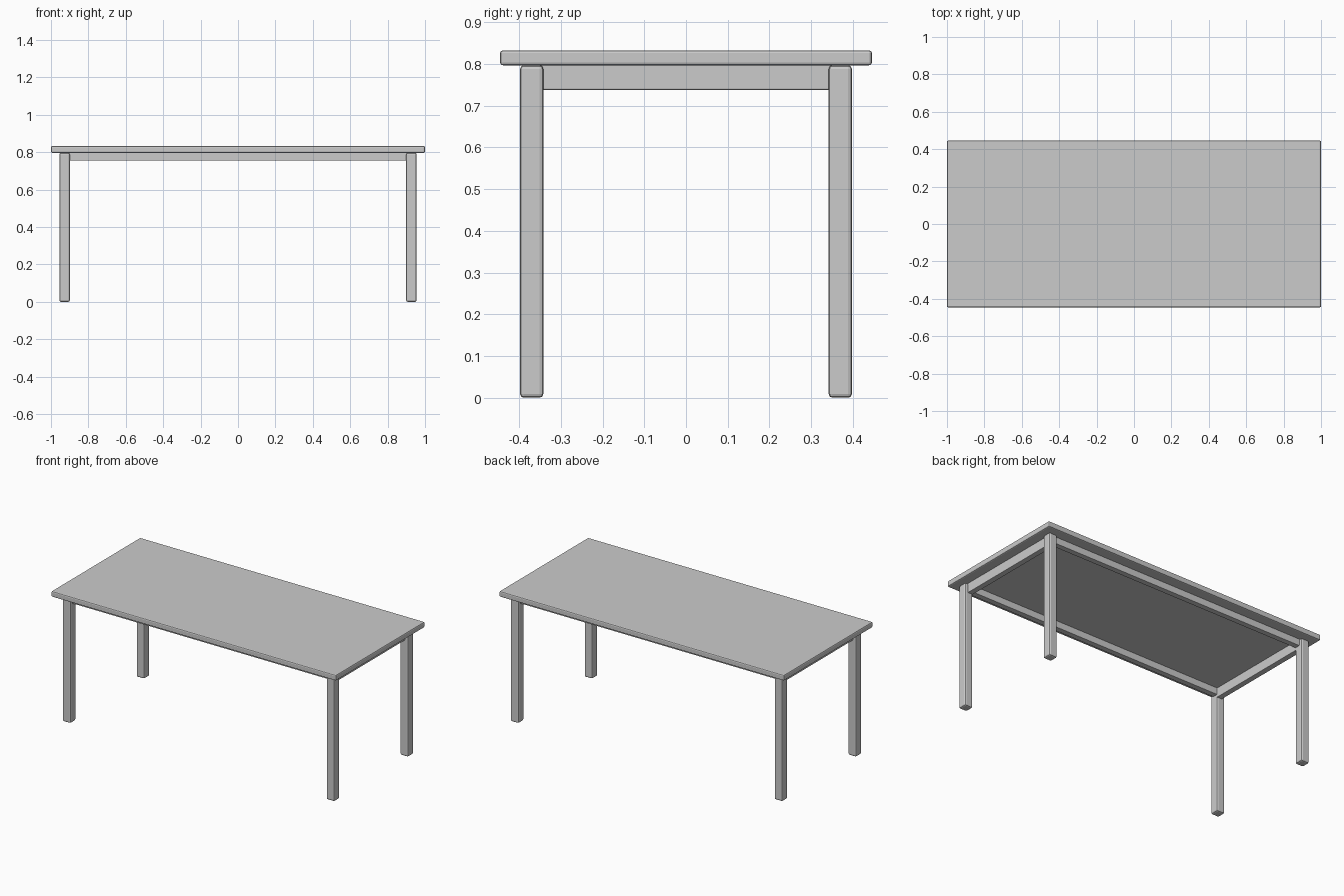
import bpy

default = bpy.data.objects.get("Cube")
if default:
    bpy.data.objects.remove(default, do_unlink=True)

# Single plain grey finish
grey = bpy.data.materials.new("light_grey")
grey.use_nodes = True
colour = (0.6, 0.6, 0.6, 1)
grey.diffuse_color = colour
grey.node_tree.nodes["Principled BSDF"].inputs["Base Color"].default_value = colour


def board(name, low, high, bevel):
    """Box spanning two corners, with softened edges."""
    centre = [(a + b) / 2 for a, b in zip(low, high)]
    bpy.ops.mesh.primitive_cube_add(size=1, location=centre)
    ob = bpy.context.object
    ob.name = name
    ob.scale = [b - a for a, b in zip(low, high)]
    bpy.ops.object.transform_apply(location=False, rotation=False, scale=True)
    ob.data.materials.append(grey)
    mod = ob.modifiers.new("soft_edges", "BEVEL")
    mod.width = bevel
    mod.segments = 2
    return ob


TOP_Z = 0.797          # underside of the tabletop
LEG_X, LEG_Y = 0.927, 0.37
HALF_LEG = 0.028

# Tabletop
board("tabletop", (-1, -0.446, TOP_Z), (1, 0.446, 0.833), 0.007)

# Legs
for side, sx in (("left", 1), ("right", -1)):
    for end, sy in (("front", -1), ("back", 1)):
        x, y = sx * LEG_X, sy * LEG_Y
        board(f"{end}_{side}_leg", (x - HALF_LEG, y - HALF_LEG, 0),
              (x + HALF_LEG, y + HALF_LEG, TOP_Z), 0.009)

# Long rails under the front and back edges
for end, sy in (("front", -1), ("back", 1)):
    y = sy * 0.36
    board(f"{end}_rail", (-LEG_X, y - 0.018, 0.755),
          (LEG_X, y + 0.018, TOP_Z + 0.005), 0.003)

# Deeper short rails at the two ends
for side, sx in (("left", 1), ("right", -1)):
    x = sx * 0.917
    board(f"{side}_rail", (x - 0.018, -LEG_Y, 0.738),
          (x + 0.018, LEG_Y, TOP_Z + 0.005), 0.003)
